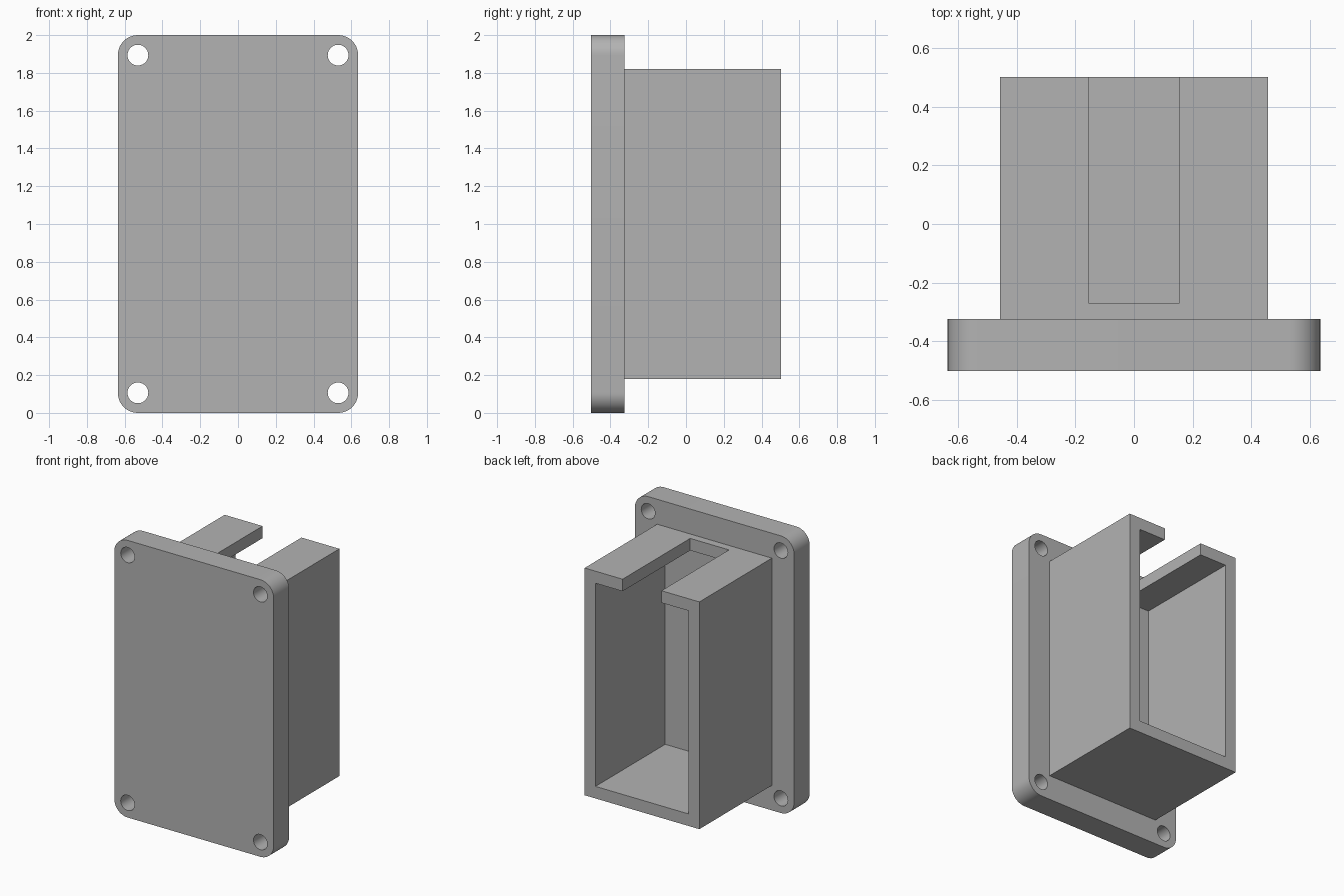
import bpy
import bmesh
from math import cos, sin, pi, radians

cube = bpy.data.objects.get("Cube")
if cube:
    bpy.data.objects.remove(cube, do_unlink=True)

WIDTH, HEIGHT, CORNER, HOLE = 0.636, 2.0, 0.106, 0.055   # half width, height, radii
FRONT, PLATE_BACK, BACK = -0.502, -0.325, 0.502          # depth stations
BOX_X, BOX_LOW, BOX_HIGH, WALL = 0.458, 0.18, 1.82, 0.087
POCKET_Y, SLOT_Y, SLOT_X = -0.293, -0.269, 0.155

grey = bpy.data.materials.new("plain grey")
grey.use_nodes = True
colour = (0.45, 0.45, 0.45, 1)
grey.diffuse_color = colour
grey.node_tree.nodes["Principled BSDF"].inputs["Base Color"].default_value = colour


def prism(name, outline, y0, y1):
    """Extrude an (x, z) outline along y."""
    bm = bmesh.new()
    face = bm.faces.new([bm.verts.new((x, y0, z)) for x, z in outline])
    extruded = bmesh.ops.extrude_face_region(bm, geom=[face])["geom"]
    for v in extruded:
        if isinstance(v, bmesh.types.BMVert):
            v.co.y = y1
    bmesh.ops.recalc_face_normals(bm, faces=bm.faces)
    mesh = bpy.data.meshes.new(name)
    bm.to_mesh(mesh)
    bm.free()
    mesh.materials.append(grey)
    obj = bpy.data.objects.new(name, mesh)
    bpy.context.collection.objects.link(obj)
    return obj


def rect(half, low, high):
    return [(-half, low), (half, low), (half, high), (-half, high)]


def arc(cx, cz, radius, start, sweep, steps):
    return [(cx + radius * cos(start + sweep * i / steps),
             cz + radius * sin(start + sweep * i / steps)) for i in range(steps + 1)]


def activate(obj):
    bpy.ops.object.select_all(action="DESELECT")
    obj.select_set(True)
    bpy.context.view_layer.objects.active = obj


def cut(obj, cutters):
    """Subtract each cutter, then discard it."""
    activate(obj)
    for cutter in cutters:
        cutter.hide_render = True
        mod = obj.modifiers.new("cut", "BOOLEAN")
        mod.operation = "DIFFERENCE"
        mod.solver = "EXACT"
        mod.object = cutter
        bpy.ops.object.modifier_apply(modifier=mod.name)
        bpy.data.objects.remove(cutter, do_unlink=True)


# Rounded mounting plate with a screw hole concentric with each corner
corners = [(WIDTH - CORNER, HEIGHT - CORNER), (CORNER - WIDTH, HEIGHT - CORNER),
           (CORNER - WIDTH, CORNER), (WIDTH - CORNER, CORNER)]
outline = []
for i, (x, z) in enumerate(corners):
    outline += arc(x, z, CORNER, i * pi / 2, pi / 2, 12)
plate = prism("mounting_plate", outline, FRONT, PLATE_BACK)
cut(plate, [prism("hole_cutter", arc(x, z, HOLE, 0, 2 * pi, 40)[:-1],
                  FRONT - 0.1, PLATE_BACK + 0.1) for x, z in corners])
activate(plate)
bpy.ops.object.shade_smooth_by_angle(angle=radians(30))

# Box open at the back, with a slot through its top wall
box = prism("open_box", rect(BOX_X, BOX_LOW, BOX_HIGH), PLATE_BACK, BACK)
pocket = prism("pocket_cutter", rect(BOX_X - WALL, BOX_LOW + WALL, BOX_HIGH - WALL),
               POCKET_Y, BACK + 0.1)
slot = prism("slot_cutter", rect(SLOT_X, BOX_HIGH - 2 * WALL, BOX_HIGH + 0.1),
             SLOT_Y, BACK + 0.1)
cut(box, [pocket, slot])
